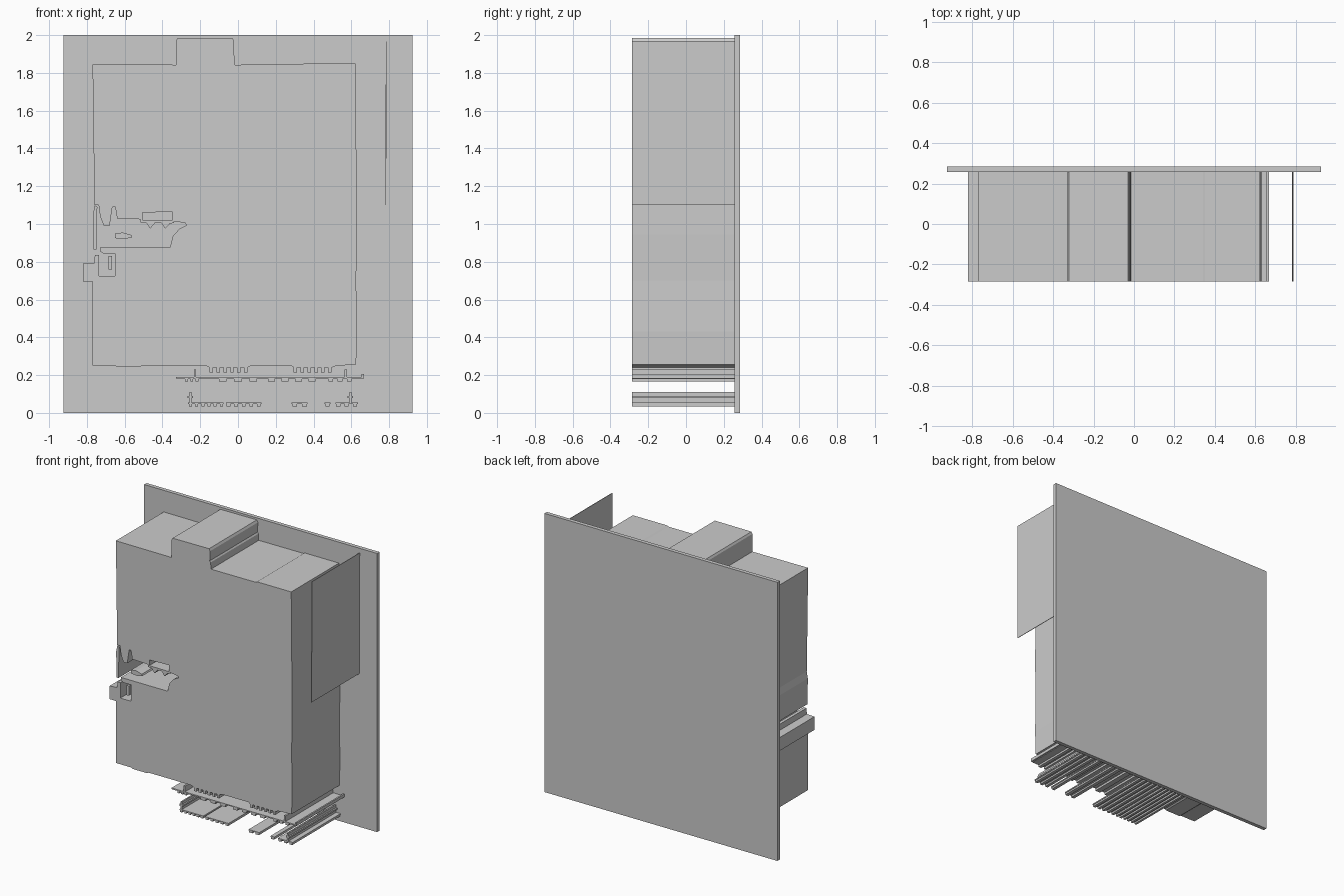
import bpy, bmesh

FRONT, BACK = -0.285, 0.258


def prism(name, pts, y0=FRONT, y1=BACK):
    """Extrude a front-view (x, z) outline along y."""
    bm = bmesh.new()
    face = bm.faces.new([bm.verts.new((x, y0, z)) for x, z in pts])
    ext = bmesh.ops.extrude_face_region(bm, geom=[face])
    moved = [g for g in ext["geom"] if isinstance(g, bmesh.types.BMVert)]
    bmesh.ops.translate(bm, verts=moved, vec=(0, y1 - y0, 0))
    bmesh.ops.recalc_face_normals(bm, faces=bm.faces)
    mesh = bpy.data.meshes.new(name)
    bm.to_mesh(mesh)
    bm.free()
    ob = bpy.data.objects.new(name, mesh)
    bpy.context.collection.objects.link(ob)
    return ob


def slab(name, x0, x1, z0, z1, y0=FRONT, y1=BACK):
    return prism(name, [(x0, z0), (x1, z0), (x1, z1), (x0, z1)], y0, y1)


def teeth(x0, x1, count, z_root, z_tip):
    """Square-wave edge running left to right with downward teeth."""
    step = (x1 - x0) / (2 * count - 1)
    pts = []
    for i in range(count):
        a = x0 + 2 * i * step
        pts += [(a, z_root), (a, z_tip), (a + step, z_tip), (a + step, z_root)]
    return pts


def comb(name, x0, x1, count, z_top, z_root, z_tip):
    m = 0.004
    return prism(name, [(x0 - m, z_top), (x0 - m, z_root)]
                 + teeth(x0, x1, count, z_root, z_tip)
                 + [(x1 + m, z_root), (x1 + m, z_top)])


# backing panel
slab("back_panel", -0.925, 0.925, 0, 2, 0.257, 0.285)

# main body: toothed underside, right side, top with raised tab
bottom = ([(-0.77, 0.25), (-0.65, 0.25), (-0.64, 0.243), (-0.52, 0.243),
           (-0.51, 0.25), (-0.17, 0.25)]
          + teeth(-0.15, 0.05, 6, 0.24, 0.215) + [(0.07, 0.25), (0.28, 0.25)]
          + teeth(0.295, 0.495, 6, 0.24, 0.215) + [(0.52, 0.25)])
right_top = [(0.625, 0.255), (0.63, 0.43), (0.625, 0.7), (0.63, 0.945),
             (0.622, 1.85), (0.35, 1.85), (0.34, 1.844), (-0.015, 1.843),
             (-0.018, 1.89), (-0.025, 1.9), (-0.022, 1.97), (-0.03, 1.986),
             (-0.32, 1.984), (-0.328, 1.97), (-0.328, 1.843), (-0.77, 1.845)]
# open recess in the left side, with a small catch below it
recess = [(-0.76, 1.1), (-0.738, 1.1), (-0.73, 1.04), (-0.71, 0.99),
          (-0.68, 0.99), (-0.665, 1.09), (-0.65, 1.09), (-0.64, 1.03),
          (-0.52, 1.025), (-0.505, 1.015), (-0.505, 1.06), (-0.35, 1.065),
          (-0.35, 1.015), (-0.28, 1.006), (-0.272, 0.993), (-0.31, 0.975),
          (-0.345, 0.935), (-0.36, 0.875), (-0.73, 0.875), (-0.73, 0.855),
          (-0.71, 0.843), (-0.652, 0.843), (-0.652, 0.725), (-0.735, 0.725),
          (-0.735, 0.835), (-0.758, 0.835), (-0.76, 0.793), (-0.82, 0.79),
          (-0.82, 0.695), (-0.77, 0.695)]
prism("main_body", bottom + right_top + recess)

# loose parts inside the recess
prism("recess_blade", [(-0.765, 0.865), (-0.75, 0.865), (-0.745, 1.09),
                       (-0.758, 1.1), (-0.768, 1.05)])
prism("recess_toothed_strip", [(-0.515, 1.02), (-0.515, 1.008), (-0.485, 1.005),
                               (-0.465, 0.975), (-0.44, 1.005), (-0.405, 1.005),
                               (-0.385, 0.975), (-0.36, 1.003), (-0.34, 1.005),
                               (-0.34, 1.018)])
prism("recess_lump", [(-0.65, 0.925), (-0.6, 0.92), (-0.56, 0.93), (-0.565, 0.942),
                      (-0.61, 0.955), (-0.65, 0.95)])
slab("catch_pin", -0.685, -0.667, 0.76, 0.83)

# side sheet on the right
prism("side_sheet", [(0.78, 1.1), (0.784, 1.1), (0.787, 1.967), (0.783, 1.967)])

# upper bottom rail with downward teeth and end posts
comb("upper_rail", -0.325, 0.655, 2, 0.189, 0.183, 0.18)
for i, (a, b, n) in enumerate([(-0.28, -0.21, 3), (-0.1, 0.1, 3),
                               (0.16, 0.41, 4), (0.48, 0.6, 3)]):
    comb(f"upper_rail_teeth_{i}", a, b, n, 0.184, 0.181, 0.166)
slab("rail_end_lip", 0.655, 0.666, 0.183, 0.205)
for i, x in enumerate((-0.228, 0.57)):
    slab(f"upper_post_{i}", x - 0.006, x + 0.006, 0.185, 0.23)

# lower toothed strips and their posts
for i, (a, b, n) in enumerate([(-0.26, -0.08, 6), (-0.06, 0.12, 5),
                               (0.288, 0.365, 2), (0.462, 0.485, 1),
                               (0.52, 0.63, 3)]):
    comb(f"lower_strip_{i}", a, b, n, 0.055, 0.047, 0.035)
for i, x in enumerate((-0.252, 0.595)):
    slab(f"lower_post_{i}", x - 0.005, x + 0.005, 0.05, 0.11)
    slab(f"lower_post_foot_{i}", x - 0.015, x + 0.015, 0.078, 0.09)
